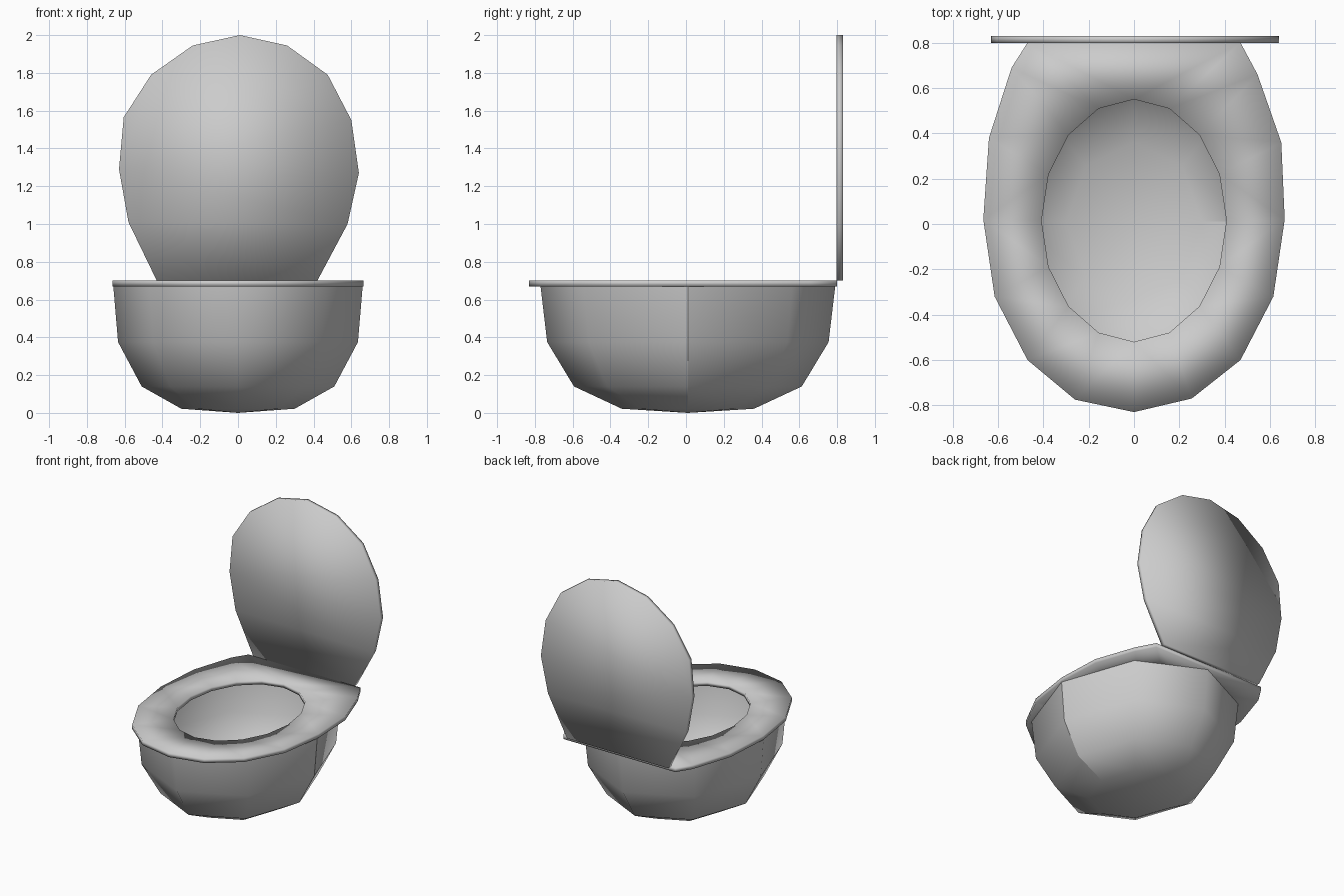
import bpy, bmesh
from math import cos, sin, pi

if "Cube" in bpy.data.objects:
    bpy.data.objects.remove(bpy.data.objects["Cube"])


def finish(bm, name, recalc=True):
    if recalc:
        bmesh.ops.recalc_face_normals(bm, faces=bm.faces[:])
    for f in bm.faces:
        f.smooth = True
    mesh = bpy.data.meshes.new(name)
    bm.to_mesh(mesh)
    bm.free()
    obj = bpy.data.objects.new(name, mesh)
    bpy.context.collection.objects.link(obj)
    return obj


def slab(name, loops, offset):
    """Fill the outline loops (later loops are holes) and extrude by offset."""
    bm = bmesh.new()
    edges = []
    for pts in loops:
        vs = [bm.verts.new(p) for p in pts]
        edges += [bm.edges.new((vs[i - 1], vs[i])) for i in range(len(vs))]
    bmesh.ops.triangle_fill(bm, edges=edges, use_beauty=True)
    ext = bmesh.ops.extrude_face_region(bm, geom=bm.faces[:])
    verts = [g for g in ext["geom"] if isinstance(g, bmesh.types.BMVert)]
    bmesh.ops.translate(bm, verts=verts, vec=offset)
    return finish(bm, name)


# Bowl: eight-sided open half ellipsoid, single surface
SEGS = 8
RINGS = [(0.66, 0.78, 0.67), (0.635, 0.745, 0.375),
         (0.51, 0.603, 0.14), (0.30, 0.35, 0.022)]
bm = bmesh.new()
rings = [[bm.verts.new((rx * cos(2 * pi * i / SEGS),
                        0.01 + ry * sin(2 * pi * i / SEGS), z))
          for i in range(SEGS)] for rx, ry, z in RINGS]
pole = bm.verts.new((0, 0.01, 0))
for i in range(SEGS):
    j = (i + 1) % SEGS
    for a, b in zip(rings, rings[1:]):
        bm.faces.new((a[i], b[i], b[j], a[j]))
    bm.faces.new((rings[-1][i], pole, rings[-1][j]))
# Visible seam down the right side
for a, b in zip(rings, rings[1:]):
    bm.edges.get((a[0], b[0])).smooth = False
finish(bm, "bowl", recalc=False)

# Seat: rounded outline cut straight at the back, with an oval hole
outer = [(-0.47, 0.80), (-0.54, 0.69), (-0.64, 0.38), (-0.665, 0.02),
         (-0.615, -0.32), (-0.47, -0.60), (-0.26, -0.775), (0, -0.83),
         (0.255, -0.77), (0.47, -0.60), (0.615, -0.32), (0.665, 0.02),
         (0.65, 0.36), (0.545, 0.66), (0.47, 0.80)]
hole = [(0.408 * cos(2 * pi * i / 16), 0.015 + 0.535 * sin(2 * pi * i / 16))
        for i in range(16)]
slab("seat", [[(x, y, 0.67) for x, y in outer],
              [(x, y, 0.67) for x, y in hole]], (0, 0, 0.032))

# Lid: upright rounded panel behind the seat
lid = [(-0.43, 0.70), (-0.58, 1.01), (-0.63, 1.29), (-0.605, 1.565),
       (-0.46, 1.79), (-0.24, 1.945), (0.01, 2.0), (0.26, 1.945),
       (0.475, 1.79), (0.60, 1.55), (0.64, 1.27), (0.58, 1.0), (0.42, 0.70)]
slab("lid", [[(x, 0.798, z) for x, z in lid]], (0, 0.032, 0))
